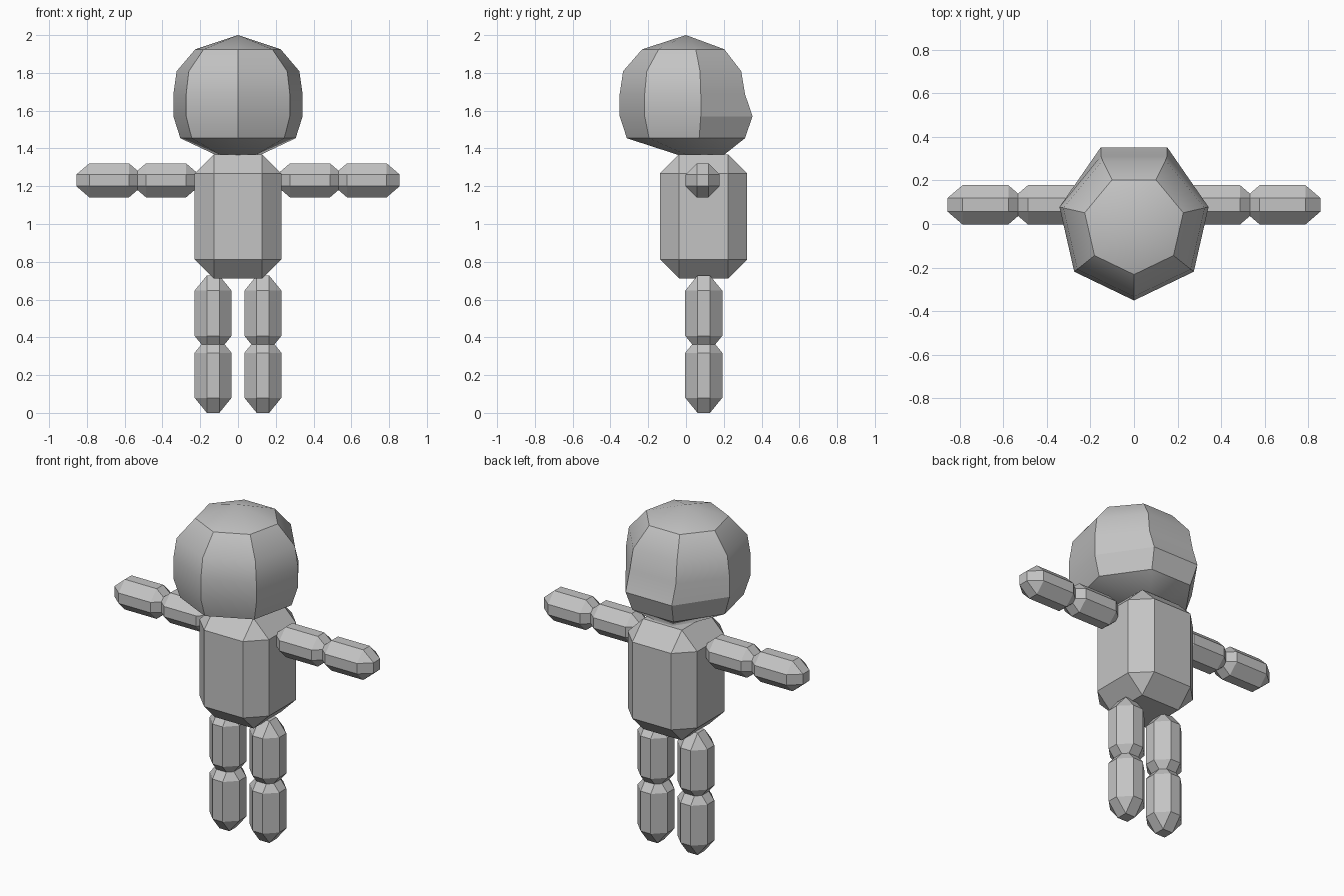
import bpy
import bmesh
import math
from mathutils import Vector

cube = bpy.data.objects.get("Cube")
if cube:
    bpy.data.objects.remove(cube, do_unlink=True)

# One plain grey for the whole figure
grey = bpy.data.materials.new("plain_grey")
colour = (0.55, 0.55, 0.55, 1.0)
grey.diffuse_color = colour
grey.use_nodes = True
grey.node_tree.nodes["Principled BSDF"].inputs["Base Color"].default_value = colour


def finish(name, bm):
    bmesh.ops.recalc_face_normals(bm, faces=bm.faces)
    mesh = bpy.data.meshes.new(name)
    bm.to_mesh(mesh)
    bm.free()
    mesh.materials.append(grey)
    obj = bpy.data.objects.new(name, mesh)
    bpy.context.collection.objects.link(obj)
    return obj


def chamfered_box(name, centre, half, chamfer):
    """Box with single-cut corners; the chamfer may differ per axis."""
    bm = bmesh.new()
    bmesh.ops.create_cube(bm, size=2)
    bmesh.ops.scale(bm, vec=[h / c for h, c in zip(half, chamfer)], verts=bm.verts)
    bmesh.ops.bevel(bm, geom=bm.edges[:], offset=1, offset_type='OFFSET',
                    segments=1, affect='EDGES', clamp_overlap=False)
    bmesh.ops.scale(bm, vec=chamfer, verts=bm.verts)
    bmesh.ops.translate(bm, vec=centre, verts=bm.verts)
    return finish(name, bm)


# Torso
chamfered_box("torso", (0, 0.093, 1.04), (0.229, 0.23, 0.329), (0.101, 0.101, 0.101))

# Limbs: two overlapping chamfered segments each
for side, s in (("left", 1), ("right", -1)):
    for part, x0, x1 in (("upper", 0.206, 0.556), ("lower", 0.508, 0.856)):
        chamfered_box(f"{side}_{part}_arm", (s * (x0 + x1) / 2, 0.088, 1.231),
                      ((x1 - x0) / 2, 0.09, 0.09), (0.069, 0.059, 0.059))
    for part, z0, z1 in (("upper", 0.328, 0.727), ("lower", 0.0, 0.398)):
        chamfered_box(f"{side}_{part}_leg", (s * 0.132, 0.094, (z0 + z1) / 2),
                      (0.098, 0.098, (z1 - z0) / 2), (0.065, 0.065, 0.08))

# Head: seven-sided rings (height, radius, push of the two back corners)
rings = [(1.925, 0.232, -0.006), (1.809, 0.333, -0.008), (1.688, 0.351, -0.004),
         (1.57, 0.351, 0.036), (1.454, 0.313, 0.03)]
N = 7
BACK = (3, 4)
bm = bmesh.new()
loops = []
for z, r, push in rings:
    loop = []
    for i in range(N):
        a = -math.pi / 2 + i * math.tau / N
        y = r * math.sin(a) + (push if i in BACK else 0)
        loop.append(bm.verts.new((r * math.cos(a), y, z)))
    loops.append(loop)
crown = bm.verts.new((0, 0, 2.0))
chin = bm.verts.new((0, 0.13, 1.31))
for i in range(N):
    j = (i + 1) % N
    bm.faces.new((crown, loops[0][i], loops[0][j]))
    bm.faces.new((chin, loops[-1][j], loops[-1][i]))
    for a, b in zip(loops, loops[1:]):
        bm.faces.new((a[i], b[i], b[j], a[j]))

# Smooth down each panel, crisp between panels and at the caps
for f in bm.faces:
    f.smooth = True
for i in range(N):
    j = (i + 1) % N
    for a, b in zip(loops, loops[1:]):
        bm.edges.get((a[i], b[i])).smooth = False
    for ring in (loops[0], loops[-1]):
        bm.edges.get((ring[i], ring[j])).smooth = False
# Ridge across the back of the head
for i in (2, 3, 4):
    bm.edges.get((loops[3][i], loops[3][i + 1])).smooth = False
finish("head", bm)
